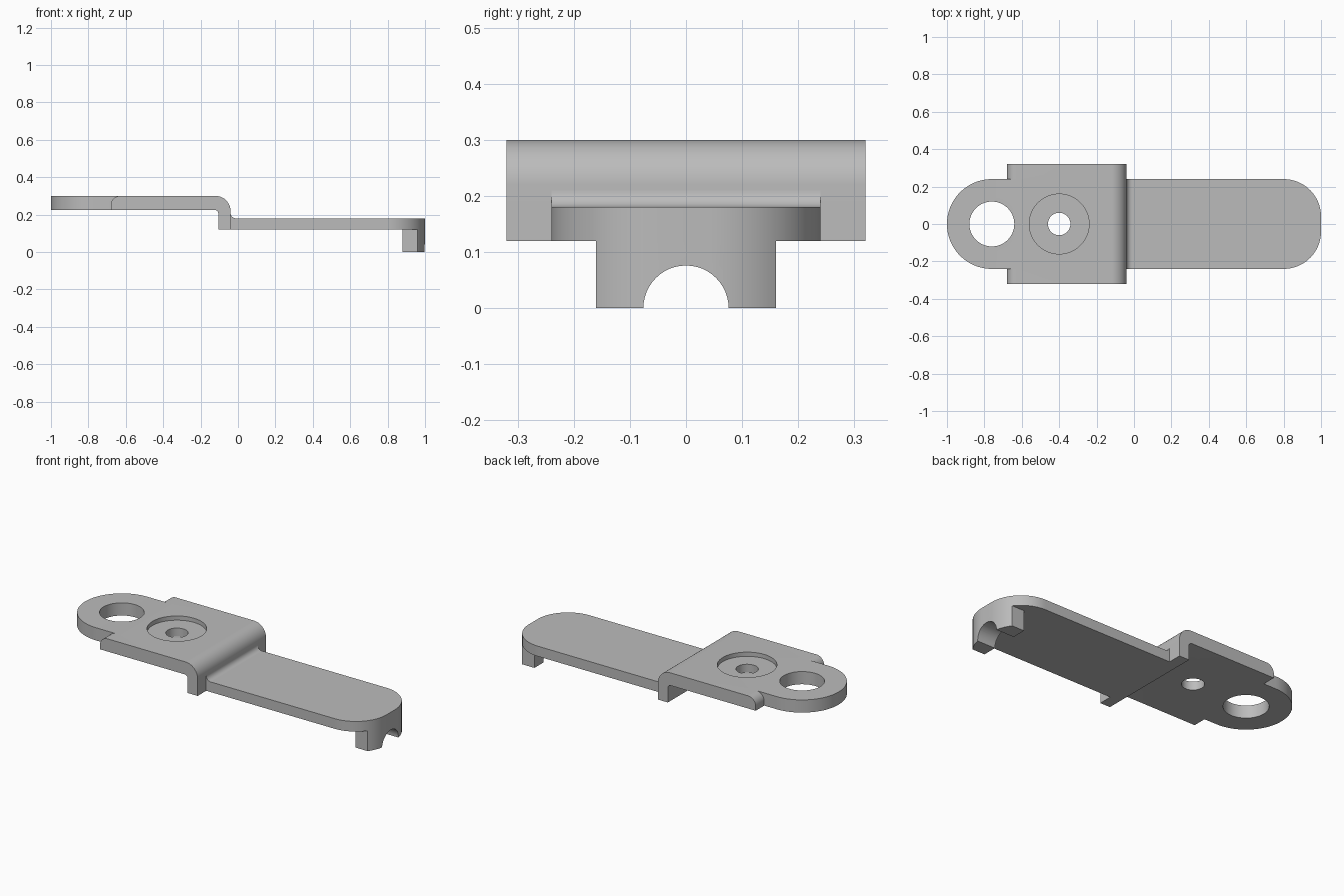
import bpy, bmesh, math
from mathutils import Vector

if "Cube" in bpy.data.objects:
    bpy.data.objects.remove(bpy.data.objects["Cube"], do_unlink=True)

steel = bpy.data.materials.new("grey_steel")
steel.use_nodes = True
GREY = (0.5, 0.5, 0.5, 1)
steel.diffuse_color = GREY
steel.node_tree.nodes["Principled BSDF"].inputs["Base Color"].default_value = GREY


def arc(cx, cy, r, start, end, n=16):
    """Points on an arc, angles in degrees."""
    angles = [math.radians(start + (end - start) * i / n) for i in range(n + 1)]
    return [(cx + r * math.cos(a), cy + r * math.sin(a)) for a in angles]


def prism(name, outline, place, depth):
    """Extrude an outline; place maps (u, v) to the start, depth is the sweep."""
    bm = bmesh.new()
    face = bm.faces.new([bm.verts.new(place(u, v)) for u, v in outline])
    moved = bmesh.ops.extrude_face_region(bm, geom=[face])["geom"]
    bmesh.ops.translate(bm, vec=Vector(depth),
                        verts=[g for g in moved if isinstance(g, bmesh.types.BMVert)])
    bmesh.ops.recalc_face_normals(bm, faces=bm.faces)
    mesh = bpy.data.meshes.new(name)
    bm.to_mesh(mesh)
    bm.free()
    mesh.materials.append(steel)
    obj = bpy.data.objects.new(name, mesh)
    bpy.context.collection.objects.link(obj)
    return obj


def flat(name, outline, low, high):
    return prism(name, outline, lambda x, y: (x, y, low), (0, 0, high - low))


def across(name, outline, half):
    return prism(name, outline, lambda x, z: (x, -half, z), (0, 2 * half, 0))


def disc(name, x, r, low, high):
    return flat(name, arc(x, 0, r, 0, 360, 64)[:-1], low, high)


def combine(target, tool, operation):
    mod = target.modifiers.new(operation, "BOOLEAN")
    mod.operation = operation
    mod.solver = "EXACT"
    mod.object = tool
    bpy.context.view_layer.objects.active = target
    bpy.ops.object.modifier_apply(modifier=mod.name)
    bpy.data.objects.remove(tool, do_unlink=True)


TOP, UNDER, ARM_TOP, ARM_LOW = 0.30, 0.225, 0.18, 0.12
WALL = -0.04

# Bent plate: rounded rear edge, flat top, bend and downward wall
plate = across("bent_plate",
               [(-0.68, UNDER)] + arc(-0.63, 0.25, 0.05, 180, 90)
               + arc(WALL - 0.08, 0.22, 0.08, 90, 0)
               + [(WALL, ARM_LOW), (-0.105, ARM_LOW)]
               + arc(-0.125, 0.205, 0.02, 0, 90, 8), 0.32)

# Rounded eye at the rear, joined to the plate
eye = flat("eye", arc(-0.76, 0, 0.24, 90, 270, 48) + [(-0.6, -0.24), (-0.6, 0.24)],
           UNDER, TOP)
combine(plate, eye, "UNION")

# Eye hole, shallow round recess and screw hole
for x, r, low in ((-0.76, 0.12, 0.1), (-0.40, 0.16, 0.275), (-0.40, 0.06, 0.1)):
    combine(plate, disc("hole_cutter", x, r, low, 0.4), "DIFFERENCE")

# Long arm with rounded end corners
end = arc(0.8, -0.04, 0.2, -90, 0, 24) + arc(0.8, 0.04, 0.2, 0, 90, 24)
arm = flat("long_arm", [(WALL, -0.24)] + end + [(WALL, 0.24)], ARM_LOW, ARM_TOP)

# Fillet where the arm meets the wall
fillet = across("arm_fillet",
                [(WALL, ARM_TOP)] + arc(WALL + 0.03, ARM_TOP + 0.03, 0.03, 180, 270, 10),
                0.24)

# End lug following the arm end, with a half-round notch
side = 0.16
tip = 0.8 + math.sqrt(0.2 ** 2 - (side - 0.04) ** 2)
front = [(x, y) for x, y in end if abs(y) < side - 0.002]
lug = flat("end_lug", [(0.88, -side), (tip, -side)] + front + [(tip, side), (0.88, side)],
           0, ARM_LOW)
notch = prism("notch_cutter", arc(0, 0, 0.076, 0, 360, 48)[:-1],
              lambda y, z: (0.8, y, z), (0.3, 0, 0))
combine(lug, notch, "DIFFERENCE")

# Smooth the curves, keep the edges sharp
for obj in (plate, arm, fillet, lug):
    bpy.ops.object.select_all(action="DESELECT")
    obj.select_set(True)
    bpy.context.view_layer.objects.active = obj
    bpy.ops.object.shade_smooth_by_angle(angle=math.radians(30))
